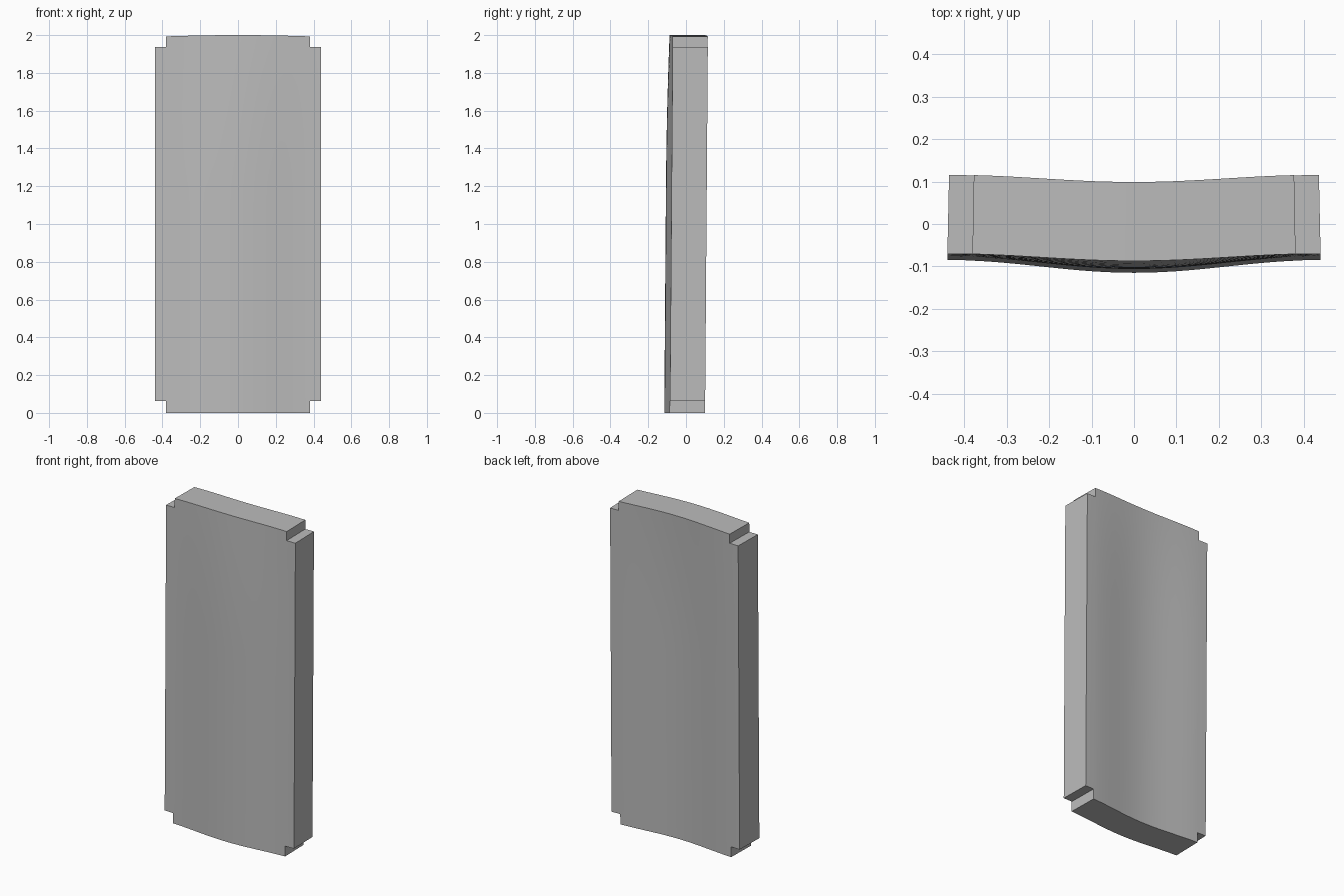
import bpy, bmesh, math

cube = bpy.data.objects.get("Cube")
if cube:
    bpy.data.objects.remove(cube, do_unlink=True)

HALF_W, NOTCH_X, NOTCH_Z = 0.44, 0.381, 0.063
THICKNESS = 0.186
COLS, ROWS = 24, 20

mat = bpy.data.materials.new("plain_grey")
mat.use_nodes = True
grey = (0.5, 0.5, 0.5, 1)
mat.diffuse_color = grey
mat.node_tree.nodes["Principled BSDF"].inputs["Base Color"].default_value = grey


def front_y(x, z):
    """Depth of the bulging front, which flattens towards the top."""
    edge = -0.085 + 0.0075 * z
    fade = max(0, (z - 1.2) / 0.8) ** 2
    bulge = 0.030 - 0.013 * fade
    return edge - bulge * (1 + math.cos(math.pi * x / HALF_W)) / 2


# Grid lines, with an extra line at each corner notch
xs = [-HALF_W] + [NOTCH_X * (2 * i / COLS - 1) for i in range(COLS + 1)] + [HALF_W]
zs = [0] + [NOTCH_Z + (2 - 2 * NOTCH_Z) * i / ROWS for i in range(ROWS + 1)] + [2]

# Curved front sheet with its four corner cells left out
bm = bmesh.new()
grid = []
for z in zs:
    row = []
    for x in xs:
        crown = 0.007 * (x / NOTCH_X) ** 2 if z == 2 else 0
        row.append(bm.verts.new((x, front_y(x, z), z - crown)))
    grid.append(row)
last_r, last_c = len(zs) - 2, len(xs) - 2
for r in range(last_r + 1):
    for c in range(last_c + 1):
        if r in (0, last_r) and c in (0, last_c):
            continue
        bm.faces.new((grid[r][c], grid[r][c + 1], grid[r + 1][c + 1], grid[r + 1][c]))
bmesh.ops.delete(bm, geom=[v for v in bm.verts if not v.link_faces], context='VERTS')

# Thicken backwards, narrowing slightly
result = bmesh.ops.extrude_face_region(bm, geom=bm.faces[:], use_keep_orig=True)
for v in result["geom"]:
    if isinstance(v, bmesh.types.BMVert):
        v.co.y += THICKNESS
        v.co.x *= 0.991
bmesh.ops.recalc_face_normals(bm, faces=bm.faces[:])

mesh = bpy.data.meshes.new("curved_panel")
bm.to_mesh(mesh)
bm.free()
mesh.materials.append(mat)
panel = bpy.data.objects.new("curved_panel", mesh)
bpy.context.collection.objects.link(panel)

# Smooth faces, crisp rims
bpy.ops.object.select_all(action='DESELECT')
panel.select_set(True)
bpy.context.view_layer.objects.active = panel
bpy.ops.object.shade_smooth_by_angle(angle=math.radians(30))
